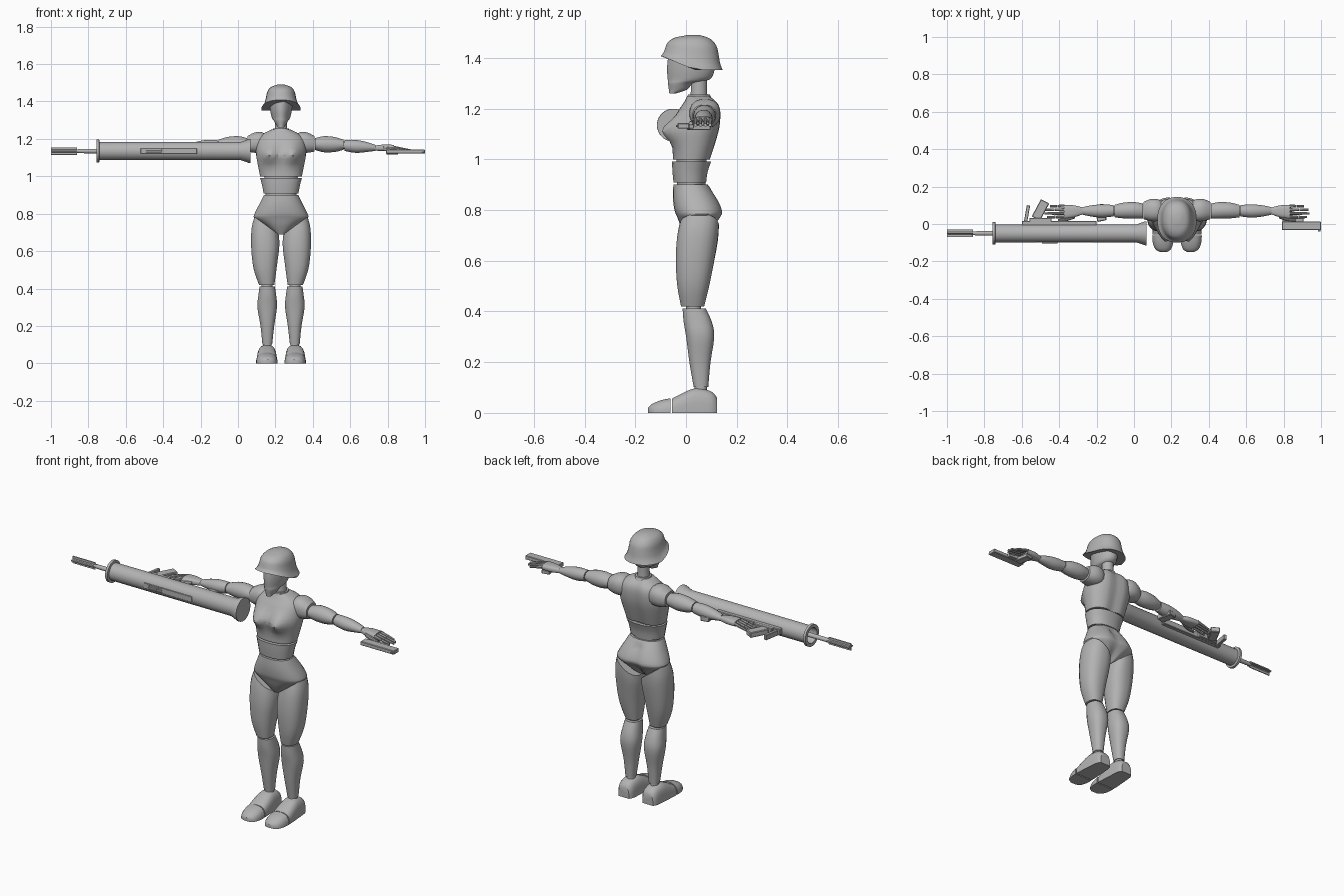
import bpy
import bmesh
from math import sin, cos, pi, exp, radians
from mathutils import Matrix, Vector

cube = bpy.data.objects.get("Cube")
if cube:
    bpy.data.objects.remove(cube)

BODY_X = 0.23  # centre line of the figure

grey = bpy.data.materials.new("plain grey")
grey.use_nodes = True
grey.diffuse_color = (0.45, 0.45, 0.45, 1)
grey.node_tree.nodes["Principled BSDF"].inputs["Base Color"].default_value = grey.diffuse_color


def finish(name, bm, angle=35):
    bmesh.ops.recalc_face_normals(bm, faces=bm.faces)
    mesh = bpy.data.meshes.new(name)
    bm.to_mesh(mesh)
    bm.free()
    mesh.materials.append(grey)
    obj = bpy.data.objects.new(name, mesh)
    bpy.context.collection.objects.link(obj)
    bpy.ops.object.select_all(action="DESELECT")
    obj.select_set(True)
    bpy.context.view_layer.objects.active = obj
    bpy.ops.object.shade_smooth_by_angle(angle=radians(angle))
    return obj


def smooth_rows(rows, steps=3):
    """Catmull-Rom interpolation of cross-section rows."""
    out = []
    last = len(rows) - 1
    for i in range(last):
        quad = [rows[max(0, min(last, i + k))] for k in (-1, 0, 1, 2)]
        for s in range(steps):
            t = s / steps
            out.append([0.5 * (2 * b + (c - a) * t + (2 * a - 5 * b + 4 * c - d) * t * t
                               + (3 * b - a - 3 * c + d) * t ** 3) for a, b, c, d in zip(*quad)])
    return out + [list(rows[-1])]


def loft(name, rows, axis="z", side=1, origin=BODY_X, power=2.0, sides=20, warp=None, curved=True):
    """Skin rounded rings; a row is (position, low u, high u, low v, high v)."""
    bm = bmesh.new()
    rings = []
    for t, u0, u1, v0, v1 in (smooth_rows(rows) if curved else rows):
        ring = []
        for k in range(sides):
            a = 2 * pi * (k + 0.5) / sides
            c, s = cos(a), sin(a)
            c = abs(c) ** (2 / power) * (1 if c > 0 else -1)
            s = abs(s) ** (2 / power) * (1 if s > 0 else -1)
            u = (u0 + u1) / 2 + c * (u1 - u0) / 2
            v = (v0 + v1) / 2 + s * (v1 - v0) / 2
            p = Vector({"x": (t, u, v), "y": (u, t, v), "z": (u, v, t)}[axis])
            if warp:
                p = warp(p)
            ring.append(bm.verts.new((origin + side * p.x, p.y, p.z)))
        rings.append(ring)
    for low, high in zip(rings, rings[1:]):
        for k in range(sides):
            j = (k + 1) % sides
            bm.faces.new((low[k], low[j], high[j], high[k]))
    bm.faces.new(rings[0])
    bm.faces.new(rings[-1])
    return finish(name, bm)


def sym(*rows):
    """Rows (z, half width, front y, back y) made symmetric in x."""
    return [(z, -w, w, f, b) for z, w, f, b in rows]


def box(name, centre, size, turn=0, axis="Z"):
    bm = bmesh.new()
    place = Matrix.Translation(centre) @ Matrix.Rotation(radians(turn), 4, axis)
    bmesh.ops.create_cube(bm, size=1, matrix=place @ Matrix.Diagonal((*size, 1)))
    bmesh.ops.bevel(bm, geom=bm.edges[:], offset=min(size) * 0.12, segments=1, affect="EDGES")
    return finish(name, bm)


def turned(name, profile, y, z, sides=24):
    """Round part along x from (x, radius) pairs."""
    rows = [(x, y - r, y + r, z - r, z + r) for x, r in profile]
    return loft(name, rows, "x", origin=0, sides=sides, curved=False)


# Helmet with a flared brim, lower at the ears and back
def helmet_shape(p):
    front = max(0, min(1, (0.035 - p.y) / 0.13))
    brim = 1.352 + 0.055 * front
    return Vector((p.x, p.y, brim + p.z * (1.49 - brim)))


loft("helmet", sym((0, .106, -.1, .145), (.2, .09, -.089, .135), (.45, .081, -.082, .129),
                   (.7, .074, -.072, .12), (.9, .055, -.045, .095), (1, .02, .005, .055)),
     warp=helmet_shape, sides=28, power=2.2)


# Head with a pointed, ridged face
def face_shape(p):
    if p.y < 0:
        p.x *= 1 + 2.5 * p.y
    return p


loft("head", sym((1.26, .017, -.066, -.04), (1.275, .028, -.068, .005), (1.3, .042, -.072, .03),
                 (1.315, .05, -.073, .095), (1.36, .06, -.076, .115), (1.42, .065, -.07, .115)),
     warp=face_shape)
loft("neck", sym((1.2, .036, .015, .09), (1.26, .032, .018, .084), (1.33, .032, .022, .084)))
loft("collar", sym((1.235, .05, .0, .105), (1.255, .042, .008, .095)), curved=False)


# Chest, with two rounded bulges at the front and a hollow along the spine
def chest_shape(p):
    if p.y < 0.03:
        bulge = exp(-((abs(p.x) - .062) / .045) ** 2 - ((p.z - 1.115) / .045) ** 2)
        p.y -= 0.052 * bulge
    else:
        p.y -= 0.014 * exp(-(p.x / .03) ** 2)
    return p


loft("chest", sym((1.0, .112, -.052, .1), (1.07, .126, -.052, .122), (1.13, .135, -.048, .137),
                  (1.19, .128, -.03, .14), (1.225, .1, -.008, .128), (1.25, .05, .005, .1)),
     warp=chest_shape, sides=36, power=2.3)
loft("waist_filler", sym((.86, .08, -.035, .075), (1.05, .095, -.04, .085)), curved=False)
loft("abdomen", sym((.908, .094, -.05, .08), (.95, .102, -.054, .086), (.992, .113, -.056, .1)),
     power=2.3)


# Pelvis with a rear cleft
def pelvis_shape(p):
    if p.y > 0.05 and p.z < 0.87:
        p.y -= 0.025 * exp(-(p.x / .02) ** 2)
    return p


loft("pelvis", sym((.69, .025, .005, .07), (.735, .08, -.02, .11), (.775, .142, -.036, .14),
                   (.8, .142, -.046, .145), (.85, .117, -.052, .122), (.9, .092, -.05, .086)),
     warp=pelvis_shape, sides=32, power=2.3)


# Thigh tops slope up towards the hips
def thigh_shape(p):
    lift = max(0, (p.z - .55) / .19)
    p.z += (p.x - .075) * 0.75 * lift
    return p


def foot_shape(p):
    p.z = max(p.z, 0)
    return p


def limbs(label, s):
    def part(name, rows, axis="z", **extra):
        return loft(label + "_" + name, rows, axis, side=s, **extra)

    # Leg
    part("thigh", [(.42, .035, .118, -.02, .072), (.5, .024, .146, -.035, .092),
                   (.6, .012, .16, -.041, .112), (.68, .008, .158, -.036, .126),
                   (.735, .012, .142, -.026, .13)], warp=thigh_shape, power=2.4)
    part("knee", [(.38, .045, .105, .0, .06), (.45, .045, .105, .0, .06)], curved=False)
    part("shin", [(.102, .047, .1, .03, .088), (.2, .036, .11, .013, .097), (.3, .021, .127, .0, .112),
                  (.36, .025, .122, -.01, .102), (.412, .033, .115, -.014, .078)], power=2.4)
    part("ankle", [(.07, .05, .096, .033, .083), (.12, .05, .096, .033, .083)], curved=False)
    part("foot", [(.122, .042, .108, -.05, .06), (.1, .03, .12, -.06, .085), (.04, .025, .126, -.07, .098),
                  (-.01, .022, .13, -.06, .08), (-.056, .02, .132, -.05, .056)],
         "y", warp=foot_shape, power=3)
    part("toe_cap", [(-.062, .019, .133, -.05, .058), (-.1, .02, .13, -.05, .05),
                     (-.135, .032, .116, -.035, .035), (-.15, .055, .09, -.015, .02)],
         "y", warp=foot_shape, power=2.6)

    # Arm
    part("shoulder", [(.07, .03, .115, 1.14, 1.215), (.1, .015, .132, 1.125, 1.236),
                      (.14, .015, .134, 1.125, 1.235), (.18, .026, .118, 1.132, 1.215)], "x", power=2.4)
    part("upper_arm", [(.183, .03, .11, 1.14, 1.205), (.23, .028, .118, 1.128, 1.215),
                       (.29, .03, .114, 1.13, 1.21), (.335, .036, .102, 1.142, 1.195)], "x")
    part("elbow", [(.32, .045, .095, 1.145, 1.185), (.36, .045, .095, 1.145, 1.185)], "x", curved=False)
    part("forearm", [(.34, .04, .102, 1.135, 1.195), (.4, .034, .105, 1.125, 1.195),
                     (.46, .04, .1, 1.13, 1.183), (.505, .05, .09, 1.136, 1.168)], "x")

    # Hand: palm, four two-jointed fingers and a thumb
    part("palm", [(.5, .053, .087, 1.138, 1.164), (.55, .036, .1, 1.134, 1.17),
                  (.605, .028, .102, 1.136, 1.168)], "x", power=2.8)
    for f in range(4):
        y = .037 + f * .0195
        reach = (.047, .054, .052, .04)[f]
        for joint, drop in enumerate((0, .01)):
            x = .602 + joint * reach
            r = .0095 - joint * .0015
            top = 1.155 - drop
            part(f"finger_{f + 1}_joint_{joint + 1}",
                 [(x, y - r, y + r, top - r, top + r),
                  (x + reach - .002, y - r * .8, y + r * .8, top - .01 - r * .8, top - .01 + r * .8)],
                 "x", sides=8, curved=False)
    part("thumb", [(.545, .03, .055, 1.135, 1.16), (.59, .015, .036, 1.133, 1.154),
                   (.635, .01, .026, 1.133, 1.149)], "x", sides=10)


limbs("left", 1)
limbs("right", -1)

# Flat-held handgun under the left hand
box("handgun_slide", (.895, -.01, 1.132), (.21, .046, .022))
box("handgun_frame", (.85, .02, 1.13), (.11, .022, .016))
box("handgun_grip", (.825, .05, 1.126), (.045, .085, .02), 12)
box("handgun_sight", (.99, -.036, 1.132), (.012, .008, .008))

# Launcher tube: flared muzzle and hollow flanged rear
TUBE_Y, TUBE_Z = -.05, 1.135
turned("launcher_tube", [(.068, .04), (.068, .064), (.06, .065), (.015, .049), (-.74, .048), (-.742, .061),
                         (-.756, .061), (-.756, .043), (-.6, .043)], TUBE_Y, TUBE_Z)

# Projectile tail with folded fins
turned("projectile_shaft", [(-.6, .014), (-.84, .012), (-.87, .008), (-.995, .008)], TUBE_Y, TUBE_Z, 12)
for n in range(4):
    turn = 90 * n
    off = Matrix.Rotation(radians(turn), 3, "X") @ Vector((0, .011, .0))
    box(f"projectile_fin_{n + 1}", Vector((-.93, TUBE_Y, TUBE_Z)) + off, (.14, .018, .006), turn, "X")

# Launcher fittings on the inner side
box("launcher_rail", (-.4, .004, 1.135), (.4, .024, .035))
box("launcher_trigger", (-.572, .055, 1.13), (.018, .09, .03), -10)
box("launcher_grip", (-.5, .075, 1.135), (.05, .105, .03), -28)
box("launcher_grip_base", (-.5, .02, 1.135), (.12, .026, .034))
box("launcher_front_handle", (-.18, .06, 1.135), (.05, .09, .03), 12)
box("launcher_side_plate", (-.37, TUBE_Y - .047, TUBE_Z), (.3, .006, .03))
for row in (-1, 0, 1):
    box(f"launcher_side_rib_{row + 2}", (-.45, TUBE_Y - .051, TUBE_Z + row * .011), (.085, .004, .004))
